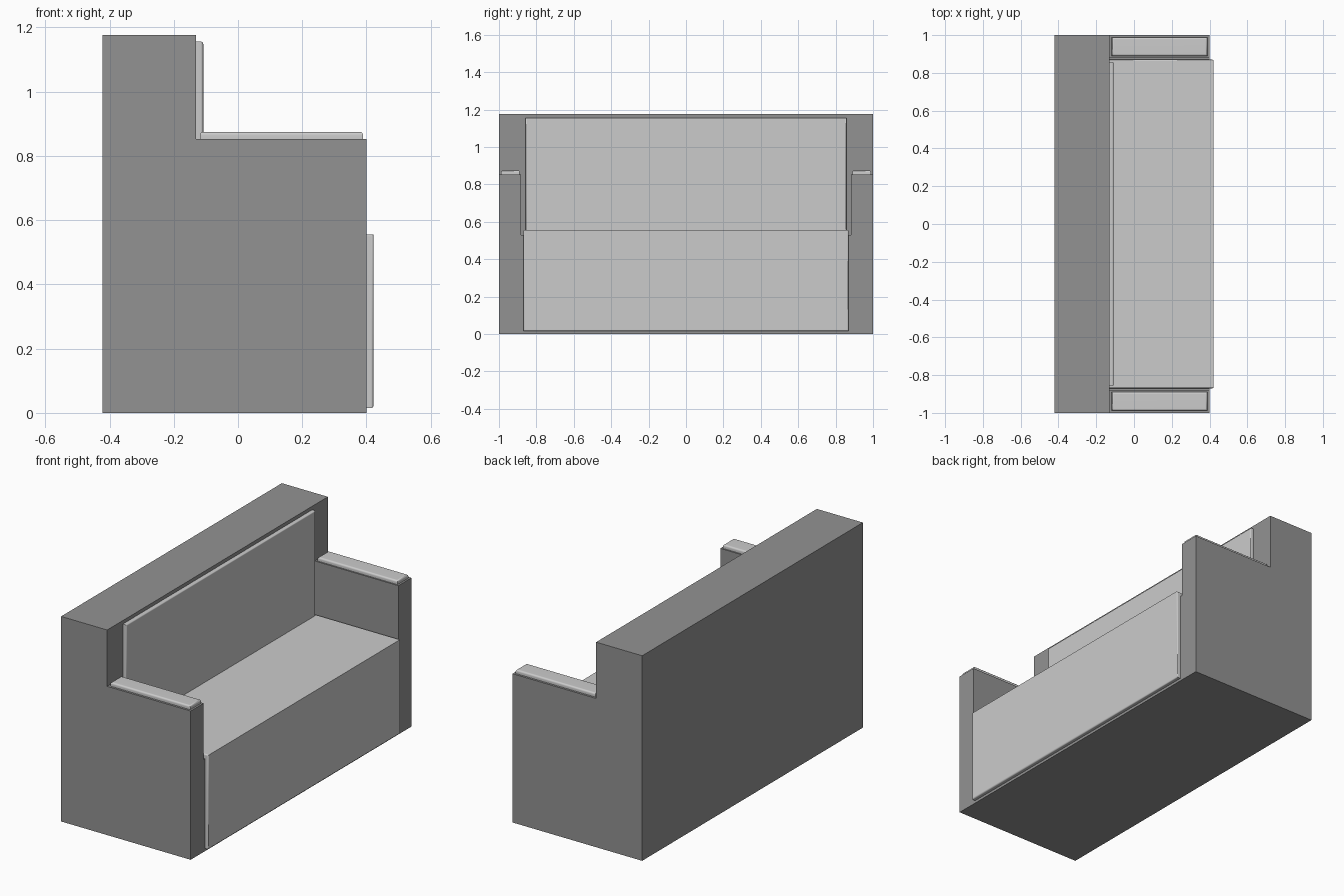
import bpy, bmesh, math

if "Cube" in bpy.data.objects:
    bpy.data.objects.remove(bpy.data.objects["Cube"])


def extrude_profile(name, pts, y0, y1, bevel=0.0, pick=None):
    """Extrude an (x, z) profile along y; round the edges chosen by pick(a, b)."""
    bm = bmesh.new()
    face = bm.faces.new([bm.verts.new((x, y0, z)) for x, z in pts])
    ext = bmesh.ops.extrude_face_region(bm, geom=[face])
    new = [v for v in ext["geom"] if isinstance(v, bmesh.types.BMVert)]
    bmesh.ops.translate(bm, verts=new, vec=(0, y1 - y0, 0))
    bmesh.ops.recalc_face_normals(bm, faces=bm.faces[:])
    if pick:
        edges = [e for e in bm.edges if pick(e.verts[0].co, e.verts[1].co)]
        bmesh.ops.bevel(bm, geom=edges, offset=bevel, segments=3, profile=0.5,
                        affect='EDGES')
    me = bpy.data.meshes.new(name)
    bm.to_mesh(me)
    bm.free()
    ob = bpy.data.objects.new(name, me)
    bpy.context.collection.objects.link(ob)
    if pick:
        # Smooth rounded rims, flat main faces
        bpy.context.view_layer.objects.active = ob
        ob.select_set(True)
        bpy.ops.object.shade_smooth_by_angle(angle=math.radians(40))
        ob.select_set(False)
        ob.modifiers.new("flat_faces", 'WEIGHTED_NORMAL').keep_sharp = True
    return ob


def rect(x0, x1, z0, z1):
    return [(x0, z0), (x1, z0), (x1, z1), (x0, z1)]


BACK, FACE, FRONT = -0.422, -0.13, 0.40
ARM_TOP, TOP, SEAT = 0.853, 1.176, 0.53
PAD = 0.022

# Frame: stepped side profile with the seat recess cut between the arms
frame = extrude_profile("frame", [(BACK, 0), (FRONT, 0), (FRONT, ARM_TOP),
                                  (FACE, ARM_TOP), (FACE, TOP), (BACK, TOP)], -1, 1)
dark = bpy.data.materials.new("dark_grey")
dark.diffuse_color = (0.29, 0.29, 0.29, 1)
dark.use_nodes = True
dark.node_tree.nodes["Principled BSDF"].inputs["Base Color"].default_value = dark.diffuse_color
frame.data.materials.append(dark)
cutter = extrude_profile("seat_recess_cutter", rect(FACE, 0.6, SEAT, 1.4), -0.882, 0.882)
cutter.data.materials.append(dark)
cutter.hide_render = True
cutter.hide_set(True)
cut = frame.modifiers.new("seat_recess", 'BOOLEAN')
cut.operation, cut.solver, cut.object = 'DIFFERENCE', 'EXACT', cutter

# Seat pad: folds over the seat and down the front
xf, zt, zb = FRONT + PAD, 0.556, 0.015
extrude_profile("seat_pad", [(FACE, SEAT), (FRONT, SEAT), (FRONT, zb), (xf, zb),
                             (xf, zt), (FACE, zt)], -0.87, 0.87, 0.008,
                lambda a, b: (min(a.x, b.x) > xf - 1e-4 or min(a.z, b.z) > zt - 1e-4)
                and not (abs(a.y - b.y) > 1 and a.z > 0.5))

# Back pad
xb = FACE + PAD
extrude_profile("back_pad", rect(FACE, xb, SEAT, 1.156), -0.858, 0.858, 0.008,
                lambda a, b: min(a.x, b.x) > xb - 1e-4)

# Arm pads
zc = ARM_TOP + PAD
for side, y0, y1 in (("left", -0.988, -0.89), ("right", 0.89, 0.988)):
    extrude_profile(side + "_arm_pad", rect(-0.118, 0.389, ARM_TOP, zc), y0, y1, 0.01,
                    lambda a, b: min(a.z, b.z) > zc - 1e-4)
